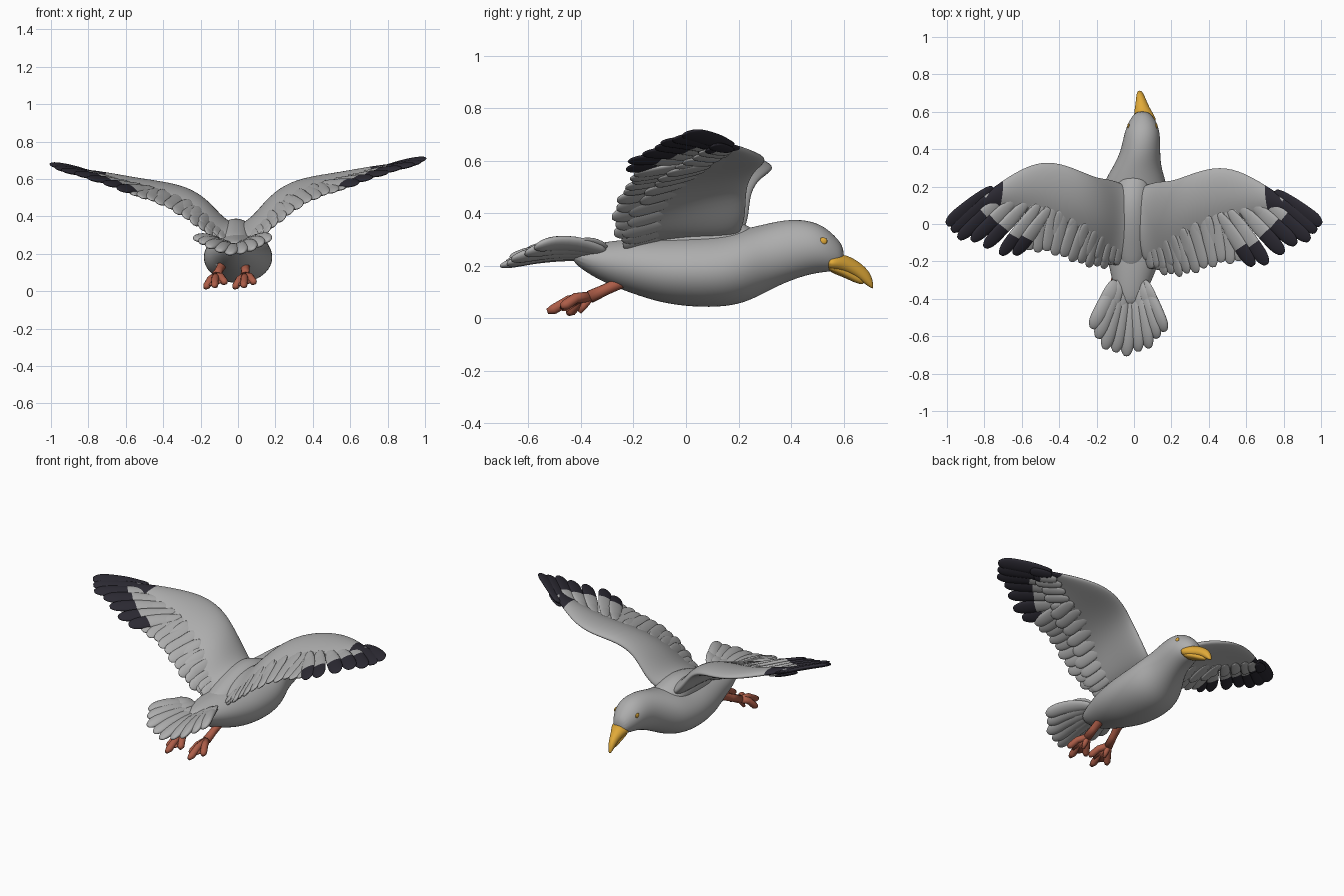
import bpy, bmesh
from math import sin, cos, pi, sqrt
from mathutils import Vector as V

cube = bpy.data.objects.get("Cube")
if cube:
    bpy.data.objects.remove(cube)


def material(name, rgb):
    m = bpy.data.materials.new(name)
    m.use_nodes = True
    m.diffuse_color = (*rgb, 1)
    node = m.node_tree.nodes["Principled BSDF"]
    node.inputs["Base Color"].default_value = (*rgb, 1)
    node.inputs["Roughness"].default_value = 0.8
    return m


GREY = material("plumage_grey", (0.42, 0.42, 0.42))
BLACK = material("wingtip_black", (0.025, 0.023, 0.033))
YELLOW = material("beak_yellow", (0.75, 0.40, 0.04))
RED = material("leg_red", (0.42, 0.11, 0.065))


def loft(bm, rings, dark_from=999):
    """Skin a list of rings; bands from dark_from on take the second colour."""
    rows = [[bm.verts.new(p) for p in r] for r in rings]
    n = len(rows[0])
    for k in range(len(rows) - 1):
        for j in range(n):
            f = bm.faces.new((rows[k][j], rows[k][(j + 1) % n],
                              rows[k + 1][(j + 1) % n], rows[k + 1][j]))
            f.material_index = int(k >= dark_from)
    first = bm.faces.new(rows[0][::-1])
    first.material_index = int(dark_from == 0)
    cap = bm.faces.new(rows[-1])
    cap.material_index = int(len(rows) - 1 > dark_from)


def finish(bm, name, mats, subsurf=0):
    bmesh.ops.recalc_face_normals(bm, faces=bm.faces)
    for f in bm.faces:
        f.smooth = True
    me = bpy.data.meshes.new(name)
    bm.to_mesh(me)
    bm.free()
    for m in mats:
        me.materials.append(m)
    ob = bpy.data.objects.new(name, me)
    bpy.context.collection.objects.link(ob)
    if subsurf:
        mod = ob.modifiers.new("Smooth", "SUBSURF")
        mod.levels = mod.render_levels = subsurf


def ellipse(c, u, v, n):
    return [c + u * cos(2 * pi * k / n) + v * sin(2 * pi * k / n) for k in range(n)]


def oval_loft(name, sections, mat, n=16):
    """Sections along y: y, centre x, centre z, half width, half height."""
    bm = bmesh.new()
    loft(bm, [ellipse(V((x, y, z)), V((rx, 0, 0)), V((0, 0, rz)), n)
              for y, x, z, rx, rz in sections])
    finish(bm, name, [mat], 2)


def along(pts, t):
    f = t * (len(pts) - 1)
    i = min(int(f), len(pts) - 2)
    return pts[i].lerp(pts[i + 1], f - i)


def vecs(*pts):
    return [V(p) for p in pts]


# Body with neck and head, slightly turned to the side
oval_loft("body", [
    (-.44, -.02, .24, .05, .025), (-.33, -.015, .215, .1, .075),
    (-.2, 0, .198, .14, .108), (-.1, 0, .184, .168, .126), (0, 0, .18, .186, .138),
    (.12, 0, .18, .19, .142), (.22, .005, .198, .173, .145),
    (.3, .015, .228, .133, .133), (.38, .033, .257, .109, .122),
    (.46, .042, .27, .101, .107), (.52, .045, .265, .088, .091),
    (.565, .046, .248, .064, .07), (.603, .044, .232, .034, .04)], GREY)

# Raised back between the shoulders
oval_loft("shoulder_back", [
    (-.26, -.01, .25, .05, .035), (-.14, -.012, .27, .085, .065),
    (0, -.012, .29, .1, .095), (.12, -.012, .295, .1, .1),
    (.2, -.008, .285, .1, .085), (.28, .005, .275, .07, .06)], GREY)

# Hooked beak in two halves, broad at the cheek
oval_loft("upper_beak", [
    (.535, .062, .21, .066, .028), (.575, .056, .21, .059, .034),
    (.61, .046, .205, .045, .038), (.65, .04, .188, .032, .034),
    (.685, .034, .16, .023, .034), (.705, .031, .14, .015, .026),
    (.713, .03, .122, .007, .01)], YELLOW, 12)
oval_loft("lower_beak", [
    (.535, .06, .2, .058, .022), (.6, .048, .178, .04, .022),
    (.64, .04, .157, .027, .022), (.68, .035, .138, .013, .013)], YELLOW, 12)

# Eyes
for side, label in ((1, "left"), (-1, "right")):
    bpy.ops.mesh.primitive_uv_sphere_add(segments=16, ring_count=10, radius=.016,
                                         location=(.045 + side * .074, .522, .294))
    eye = bpy.context.object
    eye.name = label + "_eye"
    eye.scale = (.45, 1, .85)
    eye.data.materials.append(YELLOW)
    eye.data.shade_smooth()


def feather(bm, root, tip, across, half, thick, bow, dark, place):
    d = tip - root
    w = (across - d * (across.dot(d) / d.length_squared)).normalized()
    n = w.cross(d).normalized()
    if n.z < 0:
        n = -n
    w = (w + n * .16).normalized()          # tilt so neighbours overlap
    n = (n - w * n.dot(w)).normalized()
    start = max(0, 1 - dark / d.length) if dark > .01 else 2
    ts = [0, .2, .45, .7, .82, .92, .975, 1]
    if 0 < start < 1:
        ts = sorted(set(ts + [start]))
    rings = []
    for t in ts:
        s = .55 + .45 * sin(min(t / .45, 1) * pi / 2)
        if t > .78:
            s *= max(.3, sqrt(max(0, 1 - ((t - .78) / .22) ** 2.5)))
        c = root + d * t + V((0, 0, bow * sin(pi * t)))
        rings.append([place(p) for p in ellipse(c, w * half * s, n * thick * s, 8)])
    loft(bm, rings, ts.index(start) if start in ts else 999)


def fan(name, roots, tips, count, half, thick=.012, bow=0, dark=(0, 0),
        place=lambda p: p):
    """A row of feathers spread between two guide lines."""
    bm = bmesh.new()
    shade = [V((d, 0, 0)) for d in dark]
    for k in range(count):
        t = k / (count - 1)
        lo, hi = max(0, t - .08), min(1, t + .08)
        across = along(tips, hi) - along(tips, lo) + along(roots, hi) - along(roots, lo)
        r, p = along(roots, t), along(tips, t)
        p = p + (p - r).normalized() * .006 * (1 - 2 * (k % 2))
        feather(bm, r, p, across, half, thick, bow, along(shade, t).x, place)
    finish(bm, name, [GREY, BLACK], 1)


# Tail fan, dished with raised outer feathers
tail_roots = vecs((-.095, -.3, .25), (-.02, -.29, .226), (.05, -.3, .25))
tail_tips = vecs((-.222, -.555, .275), (-.188, -.64, .252), (-.12, -.69, .218),
                 (-.04, -.702, .199), (.045, -.685, .209), (.115, -.635, .24),
                 (.165, -.57, .272))
fan("tail_feathers", tail_roots, tail_tips, 9, .044, .023, .026)
lift = V((0, 0, .014))
fan("tail_coverts", [p + lift for p in tail_roots],
    [along(tail_roots, k / 6).lerp(p, .5) + lift for k, p in enumerate(tail_tips)],
    7, .042, .014, .016)

# Wing guide lines: leading edge, skin rear edge, thickness
LEAD = vecs((.02, .2, .315), (.075, .225, .335), (.135, .24, .405), (.2, .238, .503),
            (.29, .272, .57), (.43, .318, .6), (.56, .298, .62), (.7, .215, .648),
            (.85, .11, .675))
REAR = vecs((.035, -.24, .27), (.085, -.23, .285), (.135, -.22, .32), (.2, -.19, .39),
            (.28, -.12, .465), (.4, -.06, .525), (.52, 0, .56), (.74, .04, .63),
            (.87, .03, .665))
THICK = (.042, .042, .037, .034, .031, .027, .023, .017, .01)
TRAIL = vecs((.1, -.235, .28), (.17, -.272, .33), (.26, -.278, .4),
             (.36, -.25, .47), (.46, -.212, .515), (.56, -.205, .545))
HAND = vecs((.45, .06, .575), (.56, .1, .6), (.66, .155, .63), (.75, .175, .65))
TIPS = vecs((.635, -.22, .572), (.715, -.222, .602), (.795, -.155, .63),
            (.872, -.115, .656), (.935, -.085, .673), (.98, -.045, .688), (.998, 0, .704))
DARK = (.11, .12, .15, .17, .2, .25, .35)
ARM = range(1, 7)


def wing_point(i, c, lift=0.0):
    span = LEAD[min(i + 1, 8)] - LEAD[max(i - 1, 0)]
    n = (REAR[i] - LEAD[i]).cross(span).normalized()
    return LEAD[i].lerp(REAR[i], c) + n * (THICK[i] * .8 * sin(pi * c) + lift)


def left_place(p):
    return p


def right_place(p):
    # Mirrored wing, held a little lower with its rear edge further forward
    shift = (.03 + .15 * max(0, -p.y)) * sin(pi * min(max(p.x, 0), 1))
    return V((-p.x, p.y + shift, p.z - .03 * min(1, max(p.x, 0) * 3)))


CHORD = (0, .08, .25, .5, .75, 1)
for label, place in (("left", left_place), ("right", right_place)):
    # Smooth arm and hand of the wing
    bm = bmesh.new()
    rings = []
    for i in range(9):
        def skin(c, s):
            return place(wing_point(i, c, s * THICK[i] * 2.6 * sqrt(c) * (1 - c)))
        rings.append([skin(c, 1) for c in CHORD] + [skin(c, -1) for c in CHORD[-2:0:-1]])
    loft(bm, rings, 7)
    finish(bm, label + "_wing_arm", [GREY, BLACK], 2)

    # Long flight feathers
    fan(label + "_secondary_feathers", [wing_point(i, .6) for i in ARM], TRAIL,
        12, .042, .014, place=place)
    fan(label + "_primary_feathers", HAND, TIPS, 7, .047, .014, .008, DARK, place)

    # Short covert rows above and below, darkening at the wrist
    for where, up, reach in (("upper", .008, .42), ("under", -.014, .4)):
        fan(f"{label}_{where}_secondary_coverts",
            [wing_point(i, .68, up) for i in ARM],
            [wing_point(i, 1, up).lerp(TRAIL[i - 1], reach) for i in ARM],
            10, .04, .011, place=place)
        shift = V((0, 0, up))
        fan(f"{label}_{where}_primary_coverts", [p + shift for p in HAND],
            [along(HAND, k / 6).lerp(p, reach) + shift for k, p in enumerate(TIPS)],
            7, .034, .01, 0, (0, 0, 0, 0, 0, .04, .3), place)


def tube(bm, pts, radii):
    rings = []
    for i, p in enumerate(pts):
        d = pts[min(i + 1, len(pts) - 1)] - pts[max(i - 1, 0)]
        u = d.cross(V((0, 0, 1))).normalized()
        rings.append(ellipse(p, u * radii[i], u.cross(d).normalized() * radii[i], 10))
    loft(bm, rings)


# Trailing legs with webbed feet
for label, x, hip in (("left", .038, .04), ("right", -.118, -.085)):
    bm = bmesh.new()
    knee, ankle = V((hip, -.24, .14)), V((x, -.365, .082))
    tube(bm, [V((hip, -.17, .165)), knee, knee.lerp(ankle, .5), ankle],
         (.032, .024, .022, .025))
    toes = vecs((x - .058, -.45, .018), (x - .008, -.528, .026), (x + .052, -.475, .045))
    for tip in toes:
        knuckle = ankle.lerp(tip, .5) + V((0, 0, .014))
        tube(bm, [ankle, knuckle, ankle.lerp(tip, .85), tip], (.021, .02, .02, .011))
    tube(bm, [ankle, V((x, -.39, .045)), V((x, -.405, .022))], (.018, .014, .008))
    for a, b in zip(toes, toes[1:]):
        ends = [ankle, ankle.lerp(a, .8), ankle.lerp(b, .8)]
        loft(bm, [[p + V((0, 0, z)) for p in ends] for z in (-.006, .006)])
    finish(bm, label + "_leg", [RED])

    # Feathered thigh where the leg leaves the belly
    bm = bmesh.new()
    tube(bm, [V((hip, -.12, .17)), V((hip, -.18, .155)), V((hip, -.235, .143))],
         (.05, .044, .028))
    finish(bm, label + "_thigh", [GREY], 2)
